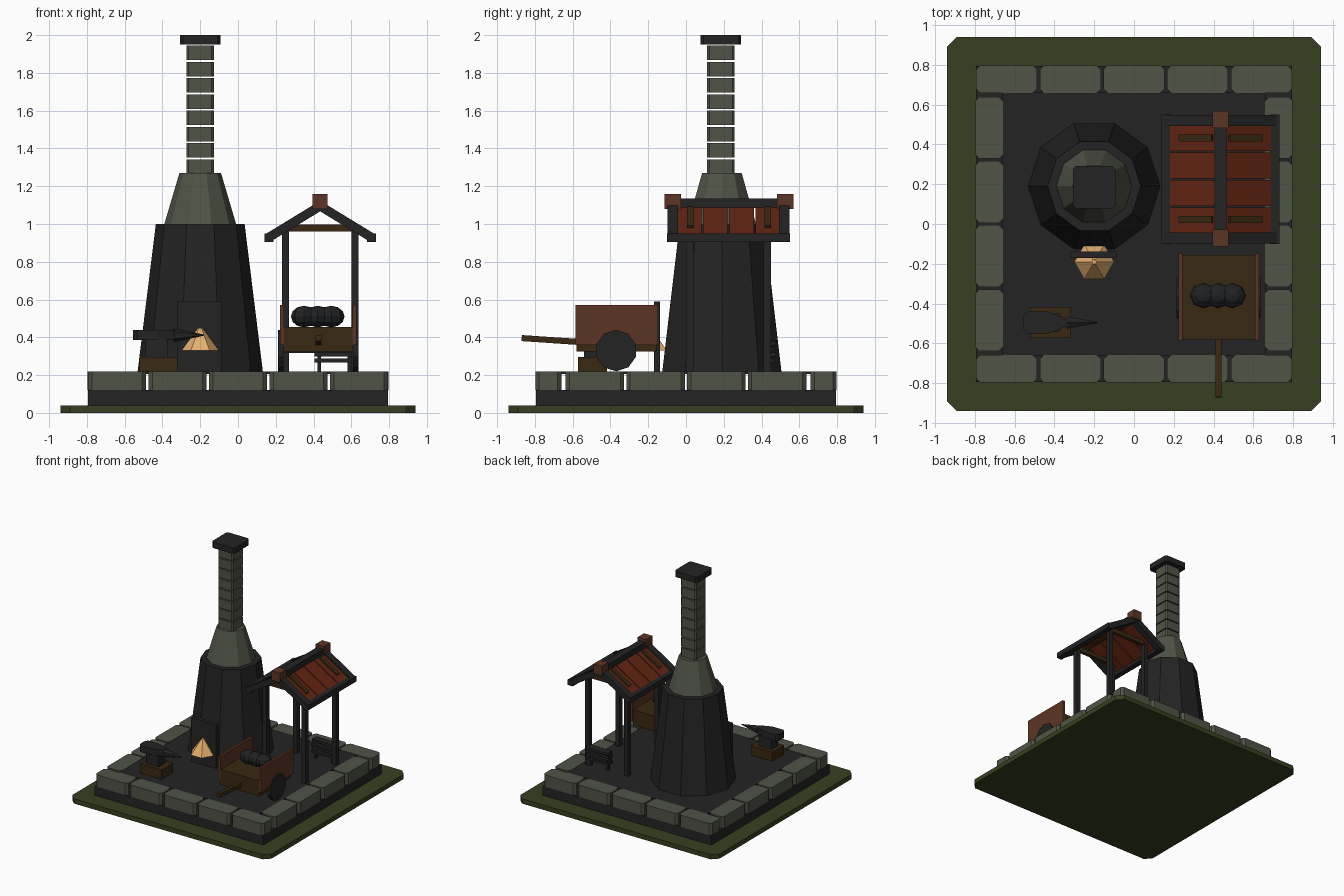
import bpy, bmesh, math
from mathutils import Vector, Matrix

if "Cube" in bpy.data.objects:
    bpy.data.objects.remove(bpy.data.objects["Cube"])


def mat(name, r, g, b):
    m = bpy.data.materials.new(name)
    m.diffuse_color = (r, g, b, 1)
    m.use_nodes = True
    m.node_tree.nodes["Principled BSDF"].inputs["Base Color"].default_value = m.diffuse_color
    return m


GRASS = mat("grass_green", 0.037, 0.052, 0.015)
STONE = mat("grey_stone", 0.080, 0.088, 0.062)
DARK = mat("dark_iron", 0.017, 0.017, 0.018)
COAL = mat("coal_black", 0.014, 0.015, 0.017)
WOOD = mat("dark_wood", 0.042, 0.021, 0.006)
PLANK = mat("red_brown_wood", 0.110, 0.036, 0.019)
ROOF = mat("roof_red", 0.125, 0.018, 0.006)
FIRE = mat("fire_orange", 0.78, 0.43, 0.16)


def finish(name, bm, material):
    bmesh.ops.recalc_face_normals(bm, faces=bm.faces)
    me = bpy.data.meshes.new(name)
    bm.to_mesh(me)
    bm.free()
    me.materials.append(material)
    ob = bpy.data.objects.new(name, me)
    bpy.context.collection.objects.link(ob)
    return ob


def prism(name, pts, z0, z1, material):
    """Extrude a plan outline from z0 to z1."""
    bm = bmesh.new()
    f = bm.faces.new([bm.verts.new((x, y, z0)) for x, y in pts])
    ext = bmesh.ops.extrude_face_region(bm, geom=[f])
    vs = [v for v in ext["geom"] if isinstance(v, bmesh.types.BMVert)]
    bmesh.ops.translate(bm, verts=vs, vec=(0, 0, z1 - z0))
    return finish(name, bm, material)


def box(name, x0, x1, y0, y1, z0, z1, material, c=0.0):
    """Box, optionally with chamfered vertical edges."""
    if c:
        pts = [(x0 + c, y0), (x1 - c, y0), (x1, y0 + c), (x1, y1 - c),
               (x1 - c, y1), (x0 + c, y1), (x0, y1 - c), (x0, y0 + c)]
    else:
        pts = [(x0, y0), (x1, y0), (x1, y1), (x0, y1)]
    return prism(name, pts, z0, z1, material)


def beam(name, p, q, w, h, material):
    """Rectangular bar running from p to q."""
    p, q = Vector(p), Vector(q)
    d = q - p
    bm = bmesh.new()
    bmesh.ops.create_cube(bm, size=1)
    m = (Matrix.Translation((p + q) / 2) @ d.to_track_quat('X', 'Z').to_matrix().to_4x4()
         @ Matrix.Diagonal((d.length, w, h, 1)))
    bmesh.ops.transform(bm, matrix=m, verts=bm.verts)
    return finish(name, bm, material)


def cone(name, p, q, r1, r2, n, material):
    """Cone, frustum or cylinder with n sides from p to q."""
    p, q = Vector(p), Vector(q)
    d = q - p
    bm = bmesh.new()
    bmesh.ops.create_cone(bm, cap_ends=True, segments=n, radius1=r1, radius2=r2, depth=d.length)
    rot = Vector((0, 0, 1)).rotation_difference(d).to_matrix().to_4x4()
    a = Matrix.Rotation(math.pi / 2, 4, 'Z')  # corners on the x axis
    bmesh.ops.transform(bm, matrix=Matrix.Translation((p + q) / 2) @ rot @ a, verts=bm.verts)
    return finish(name, bm, material)


# Ground, plinth and floor
box("grass_base", -0.94, 0.94, -0.94, 0.94, 0, 0.04, GRASS, 0.05)
box("plinth", -0.795, 0.795, -0.795, 0.795, 0.04, 0.12, DARK)
box("floor", -0.66, 0.66, -0.66, 0.66, 0.205, 0.218, DARK)

# Border stones: five along front and back, four along each side
for s in (-1, 1):
    for i in range(5):
        x = -0.64 + 0.32 * i
        box("border_stone", x - 0.153, x + 0.153, s * 0.728 - 0.069, s * 0.728 + 0.069,
            0.12, 0.22, STONE, 0.02)
    for i in range(4):
        y = -0.483 + 0.322 * i
        box("side_stone", s * 0.728 - 0.069, s * 0.728 + 0.069, y - 0.155, y + 0.155,
            0.12, 0.22, STONE, 0.02)

# Furnace and chimney
FX, FY = -0.2, 0.19
cone("furnace_body", (FX, FY, 0.215), (FX, FY, 1.0), 0.332, 0.235, 10, DARK)
cone("furnace_hood", (FX, FY, 1.0), (FX, FY, 1.27), 0.19, 0.11, 10, STONE)
for i in range(8):
    z = 1.265 + 0.086 * i
    for sx in (-1, 1):
        for sy in (-1, 1):
            w = 0.073
            pts = [(0, 0), (w, 0), (w, w - 0.012), (w - 0.012, w), (0, w)]
            prism("chimney_brick", [(FX + sx * a, FY - 0.005 + sy * b) for a, b in pts],
                  z, z + 0.077, STONE)
box("chimney_cap", FX - 0.107, FX + 0.107, FY - 0.112, FY + 0.102, 1.95, 2.0, DARK, 0.015)

# Furnace mouth and fire
box("furnace_mouth", -0.322, -0.087, -0.17, -0.137, 0.218, 0.59, DARK)
cone("fire", (-0.2, -0.19, 0.33), (-0.2, -0.19, 0.45), 0.1, 0.012, 6, FIRE)

# Shelter posts, ties and roof
RX, RY = 0.435, 0.225
for sx in (-1, 1):
    for sy in (-1, 1):
        x, y = RX + sx * 0.184, RY + sy * 0.205
        box("shelter_post", x - 0.018, x + 0.018, y - 0.02, y + 0.02, 0.215, 0.97, DARK)


def slope(s, d, y, lift=0.0):
    """Point on the roof at distance d sideways from the ridge."""
    return (RX + s * (d + lift * 0.5), y, 1.095 - 0.61 * d + lift * 0.86)


for s in (-1, 1):
    for y in (-0.07, 0.52):
        beam("gable_rafter", slope(s, 0.0, y), slope(s, 0.28, y), 0.056, 0.048, DARK)
    x = RX + s * 0.272
    box("eave_beam", x - 0.024, x + 0.024, -0.1, 0.55, 0.905, 0.95, DARK)
    for i in range(4):
        y = 0.018 + 0.138 * i
        beam("roof_plank", slope(s, 0.015, y), slope(s, 0.265, y), 0.13, 0.016, ROOF)
    for y in (0.022, 0.432):
        beam("roof_cleat", slope(s, 0.035, y, 0.014), slope(s, 0.2, y, 0.014), 0.035, 0.018, WOOD)
for y in (0.02, 0.43):
    box("tie_beam", 0.255, 0.615, y - 0.015, y + 0.015, 0.96, 0.998, WOOD)
box("ridge_beam", RX - 0.03, RX + 0.03, -0.06, 0.51, 1.085, 1.135, DARK)
for y in (-0.07, 0.525):
    box("ridge_end", RX - 0.04, RX + 0.04, y - 0.043, y + 0.043, 1.08, 1.16, PLANK)

# Stack of iron bars behind the cart
for i in range(4):
    o = 0.012 * (i % 2)
    box("iron_bar", 0.405, 0.615, 0.405 + o, 0.465 + o, 0.268 + 0.03 * i, 0.289 + 0.03 * i, DARK)
for x in (0.42, 0.58):
    box("bar_rest", x, x + 0.02, 0.425, 0.45, 0.215, 0.36, DARK)

# Cart
CX = 0.425
box("cart_bed", CX - 0.185, CX + 0.185, -0.58, -0.155, 0.325, 0.455, WOOD)
for s in (-1, 1):
    a, b = sorted((CX + s * 0.182, CX + s * 0.202))
    box("cart_side", a, b, -0.585, -0.148, 0.36, 0.57, PLANK)
    cone("cart_wheel", (CX + s * 0.185, -0.37, 0.33), (CX + s * 0.212, -0.37, 0.33),
         0.11, 0.11, 10, DARK)
beam("cart_axle", (CX - 0.19, -0.37, 0.33), (CX + 0.19, -0.37, 0.33), 0.025, 0.025, DARK)
beam("cart_handle", (CX, -0.87, 0.396), (CX, -0.56, 0.375), 0.032, 0.032, WOOD)
for i in range(3):
    bm = bmesh.new()
    bmesh.ops.create_uvsphere(bm, u_segments=8, v_segments=6, radius=1)
    bmesh.ops.transform(bm, verts=bm.verts, matrix=Matrix.Translation(
        (0.35 + 0.072 * i, -0.36, 0.51)) @ Matrix.Diagonal((0.07, 0.064, 0.057, 1)))
    finish("coal_lump", bm, COAL)

# Anvil on its block
AY = -0.495
box("anvil_block", -0.522, -0.32, AY - 0.077, AY + 0.077, 0.215, 0.297, WOOD)
box("anvil_waist", -0.49, -0.37, AY - 0.045, AY + 0.045, 0.297, 0.39, DARK)
half = [(-0.555, 0.035), (-0.535, 0.055), (-0.43, 0.055), (-0.335, 0.017)]
prism("anvil_top", [(x, AY - y) for x, y in half] + [(x, AY + y) for x, y in half[::-1]],
      0.385, 0.44, DARK)
cone("anvil_horn", (-0.34, AY, 0.41), (-0.18, AY, 0.412), 0.036, 0.003, 6, DARK)
